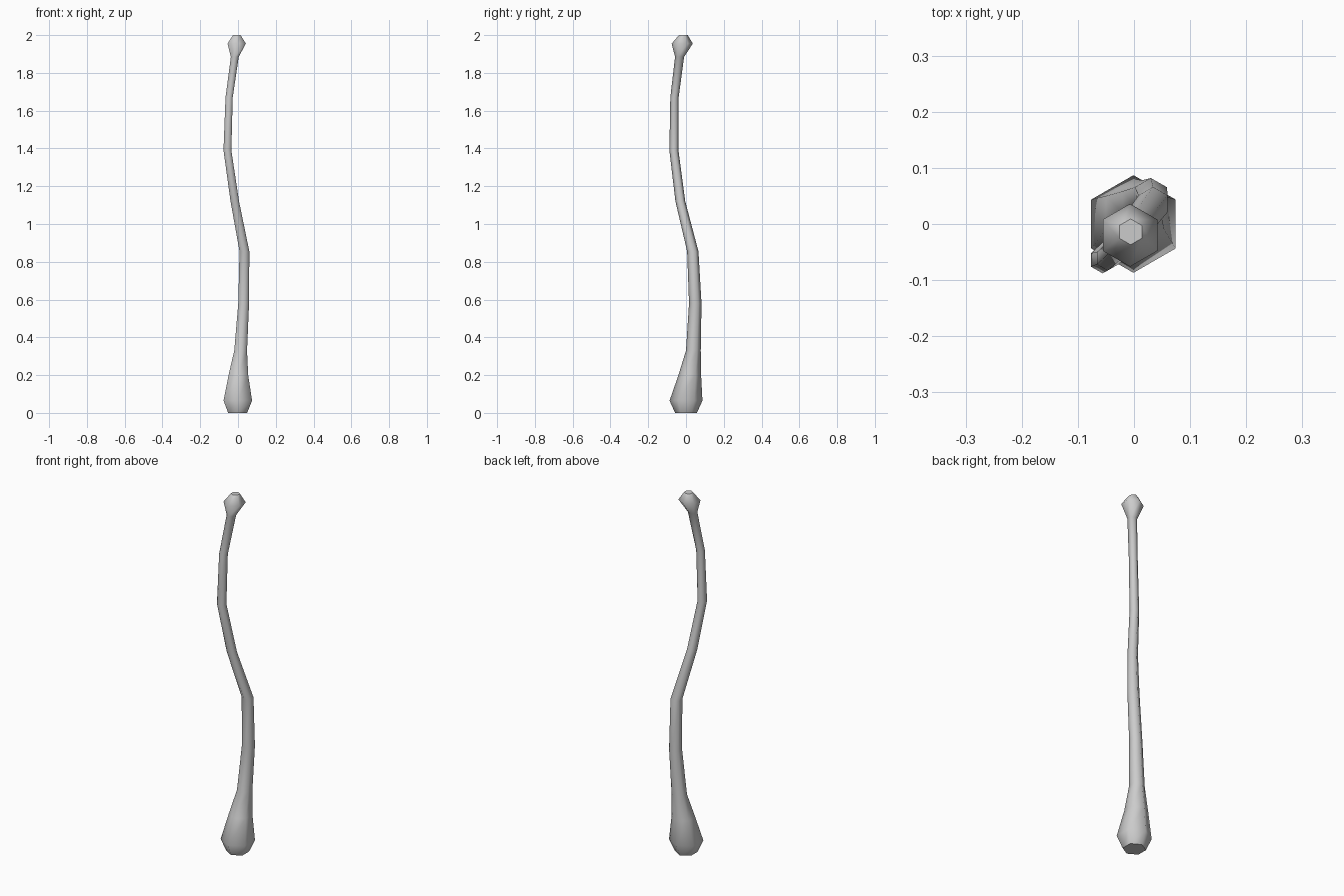
import bpy, bmesh, math

if "Cube" in bpy.data.objects:
    bpy.data.objects.remove(bpy.data.objects["Cube"])

# Staff stations: centre x, centre y, height, hexagon radius
STATIONS = [
    (-0.002, 0.000, 0.000, 0.058),   # foot
    (-0.001, 0.000, 0.065, 0.087),   # widest part of the butt
    (0.002, 0.020, 0.200, 0.060),
    (0.014, 0.039, 0.330, 0.039),    # shaft
    (0.030, 0.049, 0.580, 0.033),
    (0.034, 0.036, 0.855, 0.030),
    (-0.017, -0.030, 1.120, 0.026),
    (-0.056, -0.064, 1.390, 0.024),
    (-0.047, -0.061, 1.670, 0.022),
    (-0.017, -0.034, 1.885, 0.024),  # neck
    (-0.007, -0.020, 1.955, 0.056),  # knob
    (-0.006, -0.014, 2.000, 0.023),
]
SIDES = 6

bm = bmesh.new()
rings = []
for cx, cy, z, r in STATIONS:
    # hexagon with points toward front and back
    angles = [math.pi / 2 + math.tau * i / SIDES for i in range(SIDES)]
    rings.append([bm.verts.new((cx + r * math.cos(a), cy + r * math.sin(a), z))
                  for a in angles])

# Smooth-shaded sides
for low, high in zip(rings, rings[1:]):
    for i in range(SIDES):
        j = (i + 1) % SIDES
        bm.faces.new((low[i], low[j], high[j], high[i])).smooth = True

# Flat end caps with sharp rims
for ring in (rings[0][::-1], rings[-1]):
    cap = bm.faces.new(ring)
    for e in cap.edges:
        e.smooth = False

mesh = bpy.data.meshes.new("staff")
bm.to_mesh(mesh)
bm.free()
bpy.context.collection.objects.link(bpy.data.objects.new("staff", mesh))
